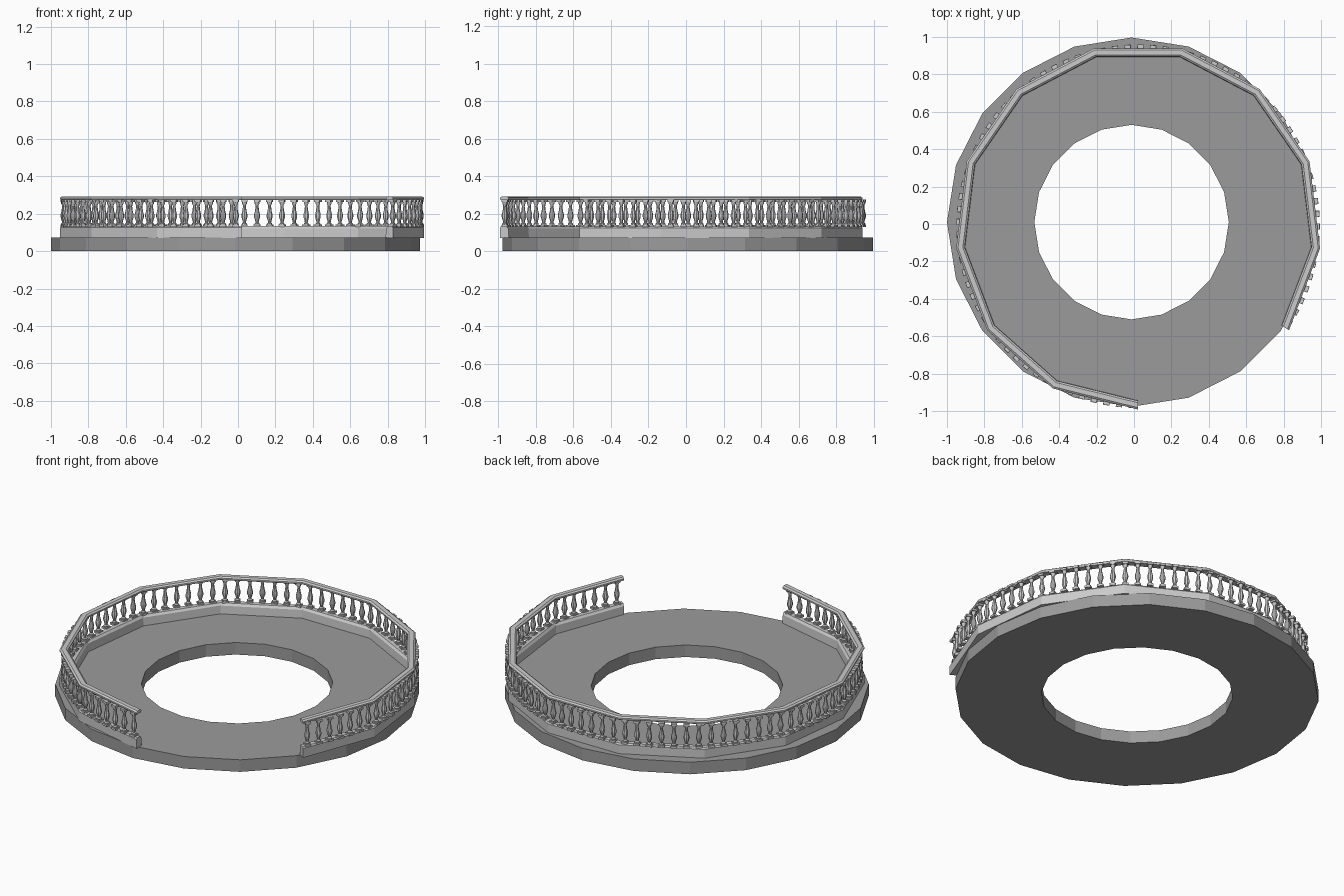
import bpy
import bmesh
from math import cos, sin, radians, tau

cube = bpy.data.objects.get("Cube")
if cube:
    bpy.data.objects.remove(cube)


def material(name, grey):
    mat = bpy.data.materials.new(name)
    mat.use_nodes = True
    colour = (grey, grey, grey, 1)
    mat.diffuse_color = colour
    mat.node_tree.nodes["Principled BSDF"].inputs["Base Color"].default_value = colour
    return mat


floor_grey = material("floor grey", 0.33)
stone_grey = material("pale stone", 0.6)


def finish(name, bm, mat, smooth=False):
    bmesh.ops.recalc_face_normals(bm, faces=bm.faces)
    mesh = bpy.data.meshes.new(name)
    bm.to_mesh(mesh)
    bm.free()
    mesh.materials.append(mat)
    obj = bpy.data.objects.new(name, mesh)
    bpy.context.collection.objects.link(obj)
    if smooth:
        bpy.ops.object.select_all(action="DESELECT")
        obj.select_set(True)
        bpy.context.view_layer.objects.active = obj
        bpy.ops.object.shade_smooth_by_angle(angle=radians(40))
    return obj


def sweep(name, section, angles, centre, mat, closed=False):
    """Carry a closed (radius, height) section around the given angles."""
    bm = bmesh.new()
    rings = [[bm.verts.new((centre[0] + r * cos(a), centre[1] + r * sin(a), z))
              for r, z in section] for a in angles]
    pairs = list(zip(rings, rings[1:]))
    if closed:
        pairs.append((rings[-1], rings[0]))
    else:
        bm.faces.new(rings[0])
        bm.faces.new(rings[-1])
    n = len(section)
    for a, b in pairs:
        for i in range(n):
            j = (i + 1) % n
            bm.faces.new((a[i], a[j], b[j], b[i]))
    return finish(name, bm, mat)


# Ring-shaped floor with twenty sides
sweep("floor_ring", [(0.52, 0), (0.987, 0), (0.987, 0.072), (0.52, 0.072)],
      [tau * i / 20 for i in range(20)], (-0.013, 0.01), floor_grey, closed=True)

# Railing follows a thirteen-sided path with two sides left open
CENTRE = (0.022, -0.012)
STEP = tau / 13
START = -tau / 4 + 2 * STEP
corners = [START + STEP * i for i in range(12)]

sweep("plinth", [(0.932, 0.07), (0.98, 0.07), (0.98, 0.125), (0.974, 0.133),
                 (0.945, 0.133), (0.935, 0.12)], corners, CENTRE, stone_grey)
sweep("handrail", [(0.938, 0.273), (0.976, 0.273), (0.98, 0.279), (0.98, 0.285),
                   (0.97, 0.292), (0.944, 0.292), (0.934, 0.285), (0.934, 0.279)],
      corners, CENTRE, stone_grey)


# Balusters: turned body between square blocks, set around a true circle
def block(bm, x, y, angle, half, low, high):
    rings = [[bm.verts.new((x + 1.414 * half * cos(angle + tau * (k + 0.5) / 4),
                            y + 1.414 * half * sin(angle + tau * (k + 0.5) / 4), z))
              for k in range(4)] for z in (low, high)]
    bm.faces.new(rings[0])
    bm.faces.new(rings[1])
    for k in range(4):
        m = (k + 1) % 4
        bm.faces.new((rings[0][k], rings[0][m], rings[1][m], rings[1][k]))


PROFILE = [(0.014, 0.141), (0.014, 0.147), (0.008, 0.153), (0.010, 0.163),
           (0.016, 0.182), (0.016, 0.195), (0.011, 0.215), (0.008, 0.238),
           (0.009, 0.248), (0.013, 0.254), (0.013, 0.262)]
SIDES = 8
COUNT = 75
bm = bmesh.new()
for i in range(COUNT):
    a = START + 11 * STEP * (i + 0.5) / COUNT
    x, y = CENTRE[0] + 0.955 * cos(a), CENTRE[1] + 0.955 * sin(a)
    block(bm, x, y, a, 0.017, 0.129, 0.141)
    block(bm, x, y, a, 0.016, 0.262, 0.275)
    rings = [[bm.verts.new((x + r * cos(a + tau * k / SIDES),
                            y + r * sin(a + tau * k / SIDES), z))
              for k in range(SIDES)] for r, z in PROFILE]
    for low, high in zip(rings, rings[1:]):
        for k in range(SIDES):
            m = (k + 1) % SIDES
            bm.faces.new((low[k], low[m], high[m], high[k]))
finish("balusters", bm, stone_grey, smooth=True)
